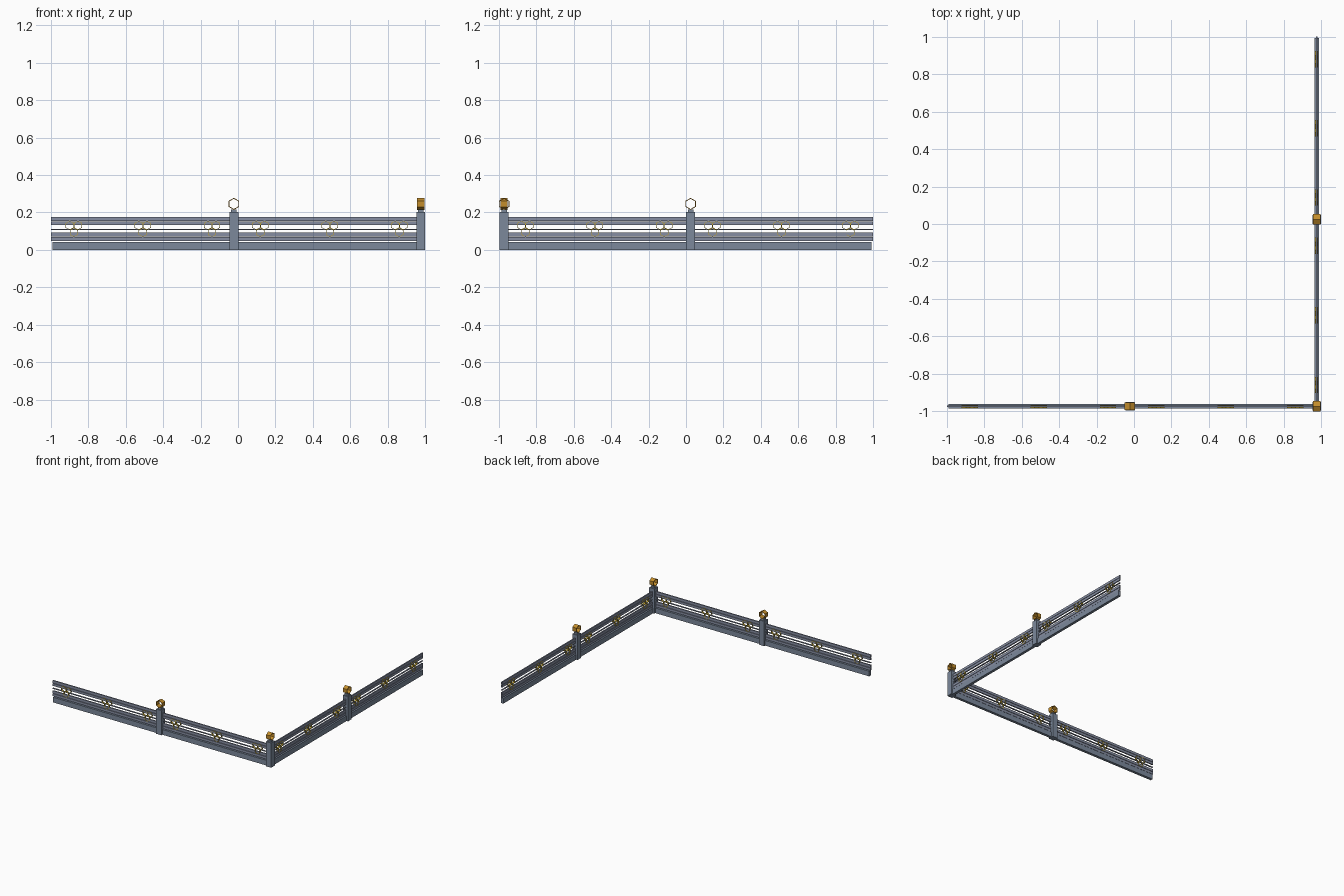
import bpy, bmesh, math
from mathutils import Matrix, Vector

if "Cube" in bpy.data.objects:
    bpy.data.objects.remove(bpy.data.objects["Cube"])


def material(name, rgb):
    m = bpy.data.materials.new(name)
    m.diffuse_color = (*rgb, 1.0)
    m.use_nodes = True
    m.node_tree.nodes["Principled BSDF"].inputs["Base Color"].default_value = m.diffuse_color
    return m


POST = material("slate blue", (0.20, 0.25, 0.33))
RAIL = material("rail grey", (0.24, 0.27, 0.36))
GOLD = material("amber gold", (0.55, 0.27, 0.025))
COMB = material("yellow gold", (0.52, 0.36, 0.03))

CORNER = Vector((0.975, -0.9725, 0))
# each frame: local x = distance along the run, local y = across it
FRAMES = {
    "front": Matrix.Translation(CORNER) @ Matrix.Rotation(math.pi, 4, 'Z'),
    "side": Matrix.Translation(CORNER) @ Matrix.Rotation(math.pi / 2, 4, 'Z'),
}
LENGTH = 1.973
POST_W = 0.047


def finish(bm, name, mat, frame):
    bmesh.ops.transform(bm, matrix=frame, verts=bm.verts)
    bmesh.ops.recalc_face_normals(bm, faces=bm.faces)
    me = bpy.data.meshes.new(name)
    bm.to_mesh(me)
    bm.free()
    me.materials.append(mat)
    ob = bpy.data.objects.new(name, me)
    bpy.context.collection.objects.link(ob)
    return ob


def box(bm, x0, x1, depth, z0, z1):
    m = Matrix.Translation(((x0 + x1) / 2, 0, (z0 + z1) / 2)) @ \
        Matrix.Diagonal((x1 - x0, depth, z1 - z0, 1))
    bmesh.ops.create_cube(bm, size=1, matrix=m)


def hex_ring(bm, x, z, r, wall, depth):
    """Open hexagonal tube, point upwards, axis across the run."""
    loops = []
    for rad, y in ((r, -depth / 2), (r, depth / 2),
                   (r - wall, depth / 2), (r - wall, -depth / 2)):
        loops.append([bm.verts.new((x + rad * math.sin(i * math.pi / 3), y,
                                    z + rad * math.cos(i * math.pi / 3)))
                      for i in range(6)])
    for k in range(4):
        a, b = loops[k], loops[(k + 1) % 4]
        for i in range(6):
            j = (i + 1) % 6
            bm.faces.new((a[i], a[j], b[j], b[i]))


def post(name, t, frame):
    bm = bmesh.new()
    box(bm, t - POST_W / 2, t + POST_W / 2, POST_W, 0, 0.203)
    # small neck under the lantern ring
    box(bm, t - 0.015, t + 0.015, 0.03, 0.203, 0.217)
    finish(bm, name, POST, frame)
    bm = bmesh.new()
    hex_ring(bm, t, 0.246, 0.032, 0.005, 0.038)
    finish(bm, name + "_ring", GOLD, frame)


for side, frame in FRAMES.items():
    # low kerb in two lengths between posts
    bm = bmesh.new()
    box(bm, 0.02, 0.98, 0.022, 0, 0.042)
    box(bm, 1.015, LENGTH - 0.008, 0.022, 0, 0.042)
    finish(bm, side + "_kerb", POST, frame)

    # horizontal slats and the thin middle wire
    bm = bmesh.new()
    for z0, z1 in ((0.048, 0.068), (0.071, 0.092), (0.107, 0.113),
                   (0.132, 0.152), (0.155, 0.176)):
        box(bm, 0, LENGTH, 0.010, z0, z1)
    finish(bm, side + "_slats", RAIL, frame)

    # honeycomb ornaments: two cells above one
    bm = bmesh.new()
    r = 0.0250
    for t in (0.114, 0.485, 0.856, 1.114, 1.483, 1.851):
        w = r * math.sqrt(3) / 2
        for dx, z in ((-w, 0.131), (w, 0.131), (0, 0.131 - 1.5 * r)):
            hex_ring(bm, t + dx, z, r, 0.003, 0.016)
    finish(bm, side + "_honeycomb", COMB, frame)

    post(side + "_middle_post", 0.997, frame)

post("corner_post", 0.0, FRAMES["side"])
